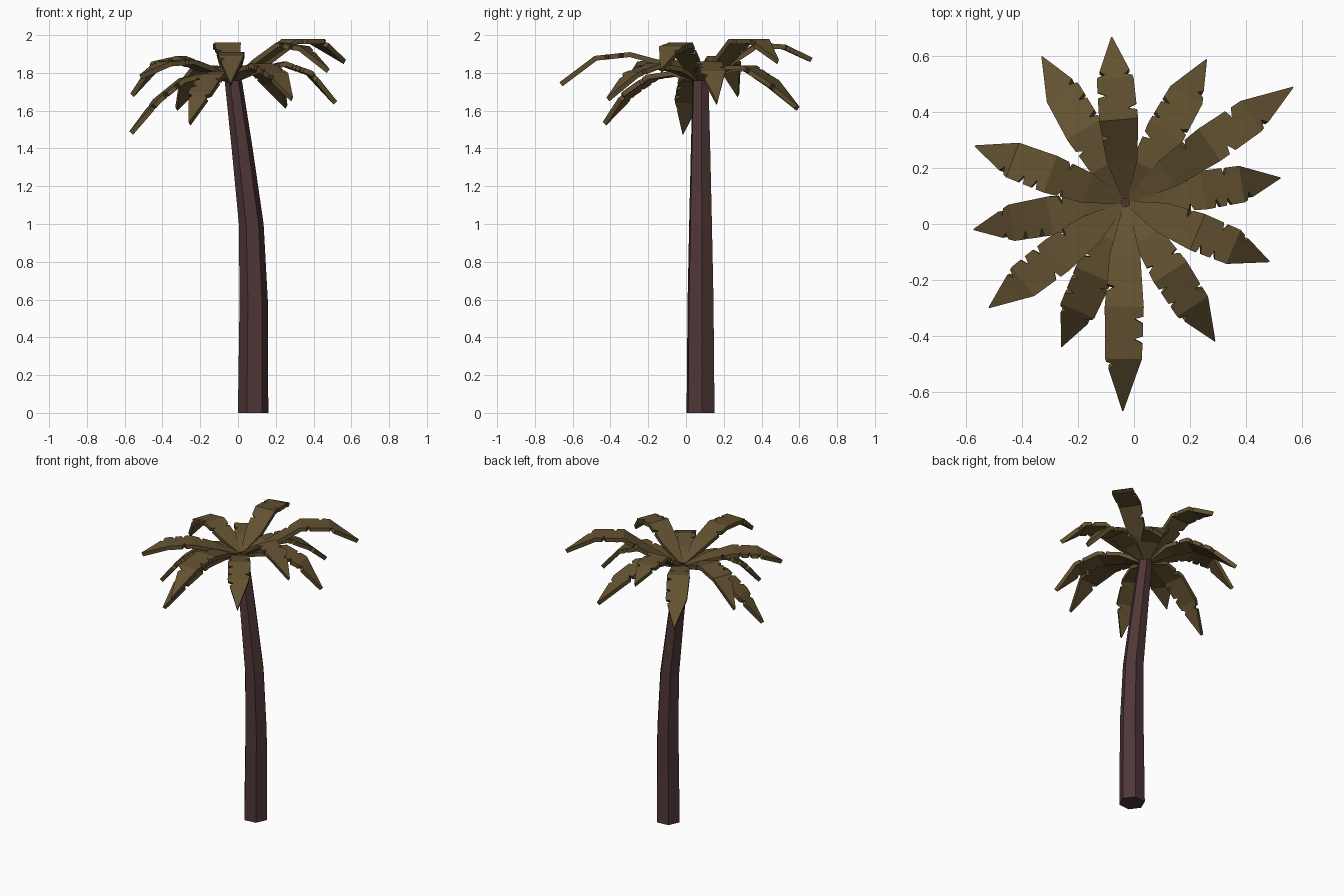
import bpy, math, random
from mathutils import Vector

if "Cube" in bpy.data.objects:
    bpy.data.objects.remove(bpy.data.objects["Cube"])

random.seed(4)

def material(name, rgb):
    m = bpy.data.materials.new(name)
    m.diffuse_color = (*rgb, 1)
    m.use_nodes = True
    m.node_tree.nodes["Principled BSDF"].inputs["Base Color"].default_value = m.diffuse_color
    return m

BARK = material("dark brown bark", (0.078, 0.037, 0.038))
LEAF = material("olive leaf", (0.125, 0.084, 0.031))

def build(name, verts, faces, mat):
    me = bpy.data.meshes.new(name)
    me.from_pydata(verts, [], faces)
    me.materials.append(mat)
    ob = bpy.data.objects.new(name, me)
    bpy.context.collection.objects.link(ob)
    return ob

# Trunk: six-sided leaning column as (height, centre x, radius)
RINGS = [(0, .08, .081), (.6, .083, .075), (1.0, .07, .066),
         (1.4, .022, .056), (1.76, -.025, .046)]
verts, faces = [], []
for z, cx, r in RINGS:
    for k in range(6):
        a = math.radians(6 + 60 * k)
        verts.append((cx + r * math.cos(a), .077 + r * math.sin(a), z))
for i in range(len(RINGS) - 1):
    for k in range(6):
        a, b = i * 6 + k, i * 6 + (k + 1) % 6
        faces.append((a, b, b + 6, a + 6))
faces += [tuple(range(5, -1, -1)), tuple(range(len(verts) - 6, len(verts)))]
build("trunk", verts, faces, BARK)

# Fronds: tip x, tip y, then heights at 1/4, 1/2, 3/4 and the tip
FRONDS = [
    (-.08, .67, 1.86, 1.96, 1.95, 1.88),
    (.26, .59, 1.84, 1.84, 1.76, 1.63),
    (.57, .49, 1.86, 1.98, 1.98, 1.87),
    (.525, .165, 1.83, 1.86, 1.81, 1.65),
    (.485, -.135, 1.87, 1.96, 1.94, 1.82),
    (.29, -.42, 1.83, 1.85, 1.80, 1.67),
    (-.04, -.67, 1.86, 1.91, 1.89, 1.75),
    (-.26, -.44, 1.81, 1.79, 1.70, 1.54),
    (-.52, -.30, 1.83, 1.87, 1.86, 1.79),
    (-.575, -.02, 1.81, 1.77, 1.66, 1.49),
    (-.57, .28, 1.84, 1.89, 1.86, 1.69),
    (-.33, .60, 1.83, 1.84, 1.75, 1.62),
]
CROWN = Vector((-.03, .077))
HALF_WIDTH = [.006, .055, .07, .066, .002]

def lerp4(table, t):
    i = min(int(t * 4), 3)
    f = t * 4 - i
    return table[i] * (1 - f) + table[i + 1] * f

def frond(index, tip_x, tip_y, *heights):
    out = Vector((tip_x, tip_y)) - CROWN
    side = Vector((-out.y, out.x)).normalized()
    zs = (1.77,) + heights
    # stations along the leaf: bends plus small cuts in the two edges
    stations = {t: (1, 1) for t in (0.025, .25, .5, .75, 1)}
    for base in (.4, .56, .66, .79):
        t = base + random.uniform(-.015, .015)
        cut = random.choice([(.55, 1), (1, .55), (.6, .6)])
        stations[t - .012] = (1, 1)
        stations[t] = cut
        stations[t + .022] = (1, 1)
    vs, fs = [], []
    for t in sorted(stations):
        l, r = stations[t]
        p, w, z = CROWN + out * t, lerp4(HALF_WIDTH, t), lerp4(zs, t)
        for s in (l * w, -r * w):
            q = p + side * s
            vs.append((q.x, q.y, z))
    for i in range(0, len(vs) - 2, 2):
        fs.append((i, i + 1, i + 3, i + 2))
    ob = build(f"frond_{index}", vs, fs, LEAF)
    mod = ob.modifiers.new("leaf thickness", 'SOLIDIFY')
    mod.thickness = .026
    mod.offset = -1

for n, spec in enumerate(FRONDS, 1):
    frond(n, *spec)
